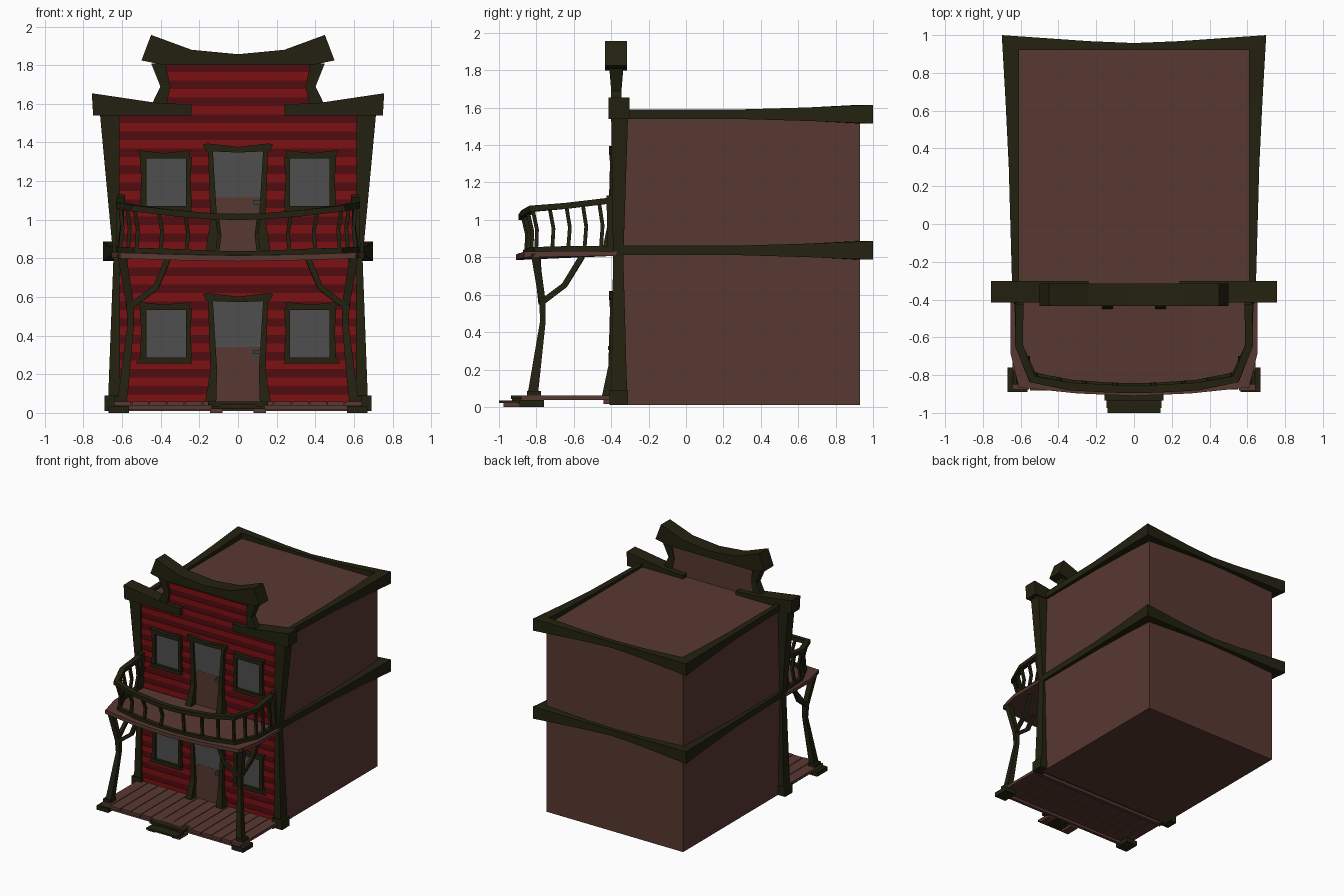
import bpy, bmesh
from mathutils import Vector

if "Cube" in bpy.data.objects:
    bpy.data.objects.remove(bpy.data.objects["Cube"])


def material(name, rgb):
    m = bpy.data.materials.new(name)
    m.diffuse_color = (*rgb, 1)
    m.use_nodes = True
    m.node_tree.nodes["Principled BSDF"].inputs["Base Color"].default_value = m.diffuse_color
    return m


BROWN = material("brown wood", (0.098, 0.040, 0.031))
OLIVE = material("dark olive trim", (0.0165, 0.0155, 0.005))
RED = material("red plank", (0.205, 0.005, 0.006))
DARKRED = material("dark red plank", (0.085, 0.0035, 0.005))
GLASS = material("grey glass", (0.078, 0.078, 0.078))
METAL = material("grey metal", (0.05, 0.05, 0.055))


def loft(name, rings, mat):
    """Skin a row of equal-length rings and cap both ends."""
    bm = bmesh.new()
    vs = [[bm.verts.new(p) for p in r] for r in rings]
    n = len(vs[0])
    for a, b in zip(vs, vs[1:]):
        for i in range(n):
            j = (i + 1) % n
            bm.faces.new((a[i], a[j], b[j], b[i]))
    bm.faces.new(vs[0])
    bm.faces.new(vs[-1])
    bmesh.ops.recalc_face_normals(bm, faces=bm.faces)
    me = bpy.data.meshes.new(name)
    bm.to_mesh(me)
    bm.free()
    me.materials.append(mat)
    ob = bpy.data.objects.new(name, me)
    bpy.context.collection.objects.link(ob)
    return ob


def post(name, secs, mat=OLIVE, s=1):
    """Upright member from (z, x0, x1, y0, y1) sections, s=-1 mirrors it."""
    return loft(name, [[(s*x0, y0, z), (s*x1, y0, z), (s*x1, y1, z), (s*x0, y1, z)]
                       for z, x0, x1, y0, y1 in secs], mat)


def box(name, x0, x1, y0, y1, z0, z1, mat=OLIVE, s=1):
    return post(name, [(z0, x0, x1, y0, y1), (z1, x0, x1, y0, y1)], mat, s)


def prism(name, outline, y0, y1, mat=OLIVE, s=1):
    """Front-view (x, z) outline pushed from y0 to y1."""
    return loft(name, [[(s*x, y, z) for x, z in outline] for y in (y0, y1)], mat)


def beam(name, pts, w, h, mat=OLIVE):
    """Rectangular bar along a path."""
    P = [Vector(p) for p in pts]
    d = (P[-1] - P[0]).normalized()
    ref = Vector((0, 0, 1)) if abs(d.z) < 0.85 else Vector((0, 1, 0))
    rings = []
    for i, p in enumerate(P):
        t = (P[min(i+1, len(P)-1)] - P[max(i-1, 0)]).normalized()
        a = t.cross(ref).normalized()
        b = a.cross(t)
        rings.append([p + a*w/2*u + b*h/2*v for u, v in ((-1, -1), (1, -1), (1, 1), (-1, 1))])
    return loft(name, rings, mat)


def mirrored(half):
    """Complete a path or section list given from the right end to x=0."""
    return half + [(-p[0], *p[1:]) for p in reversed(half) if p[0] > 0.001]


# Main building block and the parapet backing
box("building_body", -0.625, 0.625, -0.365, 0.93, 0.01, 1.567, BROWN)
box("parapet_back", -0.39, 0.39, -0.37, -0.35, 1.5, 1.82, BROWN)

# Red facade planks in two alternating tones
step, z, k = 0.044, 0.05, 0
while z < 1.8:
    w = 0.62 if z < 1.56 else 0.385
    bright = k % 2 == 0
    box("facade_plank", -w, w, -0.384 if bright else -0.379, -0.363, z,
        min(z + step, 1.81), RED if bright else DARKRED)
    z += step
    k += 1

# Trim bands around sides and back: (inner x, inner y, outer x, outer y, z0, z1)
for name, zc in (("roof_trim", 1.565), ("middle_trim", 0.837)):
    half = [(0.61, -0.34, 0.645, -0.34, .025), (0.61, 0.3, 0.663, 0.3, .026),
            (0.61, 0.65, 0.68, 0.65, .036), (0.61, 0.92, 0.70, 1.0, .05),
            (0.24, 0.92, 0.24, 0.968, .03), (0, 0.92, 0, 0.958, .024)]
    full = half + [(-a, b, -c, d, h) for a, b, c, d, h in reversed(half[:-1])]
    loft(name, [[(a, b, zc-h), (c, d, zc-h), (c, d, zc+h), (a, b, zc+h)]
                for a, b, c, d, h in full], OLIVE)

# Facade frame
for s in (-1, 1):
    box("corner_post_base", 0.6, 0.69, -0.41, -0.31, 0.01, 0.09, s=s)
    post("corner_post", [(.08, .61, .672, -.40, -.315), (.8, .61, .645, -.39, -.335),
                         (1.55, .615, .715, -.40, -.31)], s=s)
    prism("side_cornice", [(.24, 1.54), (.75, 1.54), (.757, 1.655), (.42, 1.605), (.24, 1.597)],
          -0.415, -0.303, s=s)
    post("parapet_post", [(1.59, .37, .45, -.40, -.345), (1.69, .35, .402, -.40, -.345),
                          (1.81, .375, .45, -.41, -.335)], s=s)
cap = [(0.38, 1.80), (0.50, 1.825), (0.45, 1.957), (0.24, 1.88), (0, 1.857)]
prism("parapet_cap", cap + [(-x, z) for x, z in reversed(cap[:-1])], -0.433, -0.315)

# Windows: glass plate with flared frame, on both floors and both sides
for dz in (0, 0.785):
    for s in (-1, 1):
        box("window_glass", .265, .48, -.389, -.38, .275+dz, .54+dz, GLASS, s)
        prism("window_head", [(.255, .533+dz), (.50, .533+dz), (.52, .575+dz), (.38, .56+dz),
                              (.245, .575+dz)], -.41, -.375, s=s)
        prism("window_sill", [(.235, .255+dz), (.53, .255+dz), (.505, .287+dz), (.25, .287+dz)],
              -.41, -.375, s=s)
        for x0, x1, o in ((.268, .25, -.012), (.475, .497, .012)):
            prism("window_side", [(x0, .28+dz), (x1+o, .28+dz), (x1+o/3, .42+dz),
                                  (x1+o, .54+dz), (x0, .54+dz)], -.405, -.375, s=s)

# Doors with flared jambs, sagging lintel and handle
for dz in (0, 0.775):
    box("door_panel", -.135, .135, -.39, -.37, .055+dz, .34+dz, BROWN)
    box("door_glass", -.135, .135, -.389, -.37, .34+dz, .58+dz, GLASS)
    for s in (-1, 1):
        post("door_jamb", [(.055+dz, .113, .17, -.45, -.37), (.22+dz, .108, .143, -.415, -.37),
                           (.58+dz, .13, .155, -.405, -.37)], s=s)
    lin = [(.165, .58+dz), (.182, .615+dz), (.155, .62+dz), (0, .602+dz)]
    prism("door_lintel", lin + [(-x, z) for x, z in reversed(lin[:-1])] + [(0, .573+dz)],
          -.412, -.37)
    box("handle_plate", .078, .104, -.397, -.385, .275+dz, .335+dz, METAL)
    box("door_handle", .08, .115, -.418, -.39, .305+dz, .325+dz, METAL)

# Ground deck of planks
n = 14
pw = 1.29 / n
for i in range(n):
    x = -0.645 + i * pw
    box("deck_plank", x + .003, x + pw - .003, -.875 - .006*(i % 2), -.37, .037, .06, BROWN)
box("deck_beam", -.63, .63, -.865, -.84, .015, .04, BROWN)
box("deck_beam", -.63, .63, -.44, -.41, .015, .04, BROWN)

# Front steps
box("lower_step", -.14, .14, -1.0, -.9, .02, .034)
box("upper_step", -.155, .155, -.935, -.83, .042, .06)
for s in (-1, 1):
    box("step_foot", .08, .145, -.975, -.86, 0, .02, BROWN, s)
    box("step_riser", .09, .13, -.93, -.88, .015, .045, OLIVE, s)

# Bent porch columns, footings and braces
for s in (-1, 1):
    box("column_footing", .565, .67, -.89, -.76, 0, .036, s=s)
    box("column_base", .575, .64, -.85, -.775, .03, .085, s=s)
    post("porch_column", [(.08, .572, .622, -.845, -.79), (.46, .538, .572, -.78, -.75),
                          (.56, .538, .578, -.785, -.75), (.82, .58, .625, -.83, -.785)], s=s)
    beam("side_brace", [(s*.565, -.77, .56), (s*.575, -.65, .65), (s*.59, -.555, .805)], .026, .03)
    beam("front_brace", [(s*.545, -.775, .56), (s*.425, -.785, .65), (s*.36, -.79, .805)], .026, .03)

# Curved, sagging balcony floor: (x, front y, front z)
edge = mirrored([(.655, -.68, .803), (.61, -.865, .80), (.3, -.897, .79), (0, -.91, .785)])
loft("balcony_floor", [[(x, y, z), (x, -.37, .808), (x, -.37, .832), (x, y, z+.03)]
                       for x, y, z in edge], BROWN)

# Balcony railing
top = [(.605, -.39, 1.105), (.61, -.64, 1.075), (.54, -.82, 1.06), (.34, -.86, 1.035),
       (.12, -.872, 1.017), (0, -.874, 1.015)]
low = [(.62, -.38, .845), (.61, -.63, .843), (.53, -.80, .838), (.33, -.84, .832),
       (.12, -.855, .822), (0, -.857, .82)]
beam("top_rail", mirrored(top), .042, .032)
beam("bottom_rail", mirrored(low), .03, .034)
for s in (-1, 1):
    post("rail_wall_post", [(.82, .60, .635, -.42, -.38), (1.13, .585, .625, -.425, -.38)], s=s)
    for seg, f in ((0, .3), (0, .65), (1, 0), (1, .5), (2, .02), (2, .65), (3, .3), (4, .1)):
        a = Vector(low[seg]).lerp(Vector(low[seg+1]), f)
        b = Vector(top[seg]).lerp(Vector(top[seg+1]), f)
        m = (a + b) / 2 + Vector((-.012, .014, 0))
        beam("baluster", [(s*p.x, p.y, p.z) for p in (a, m, b)], .02, .02)
